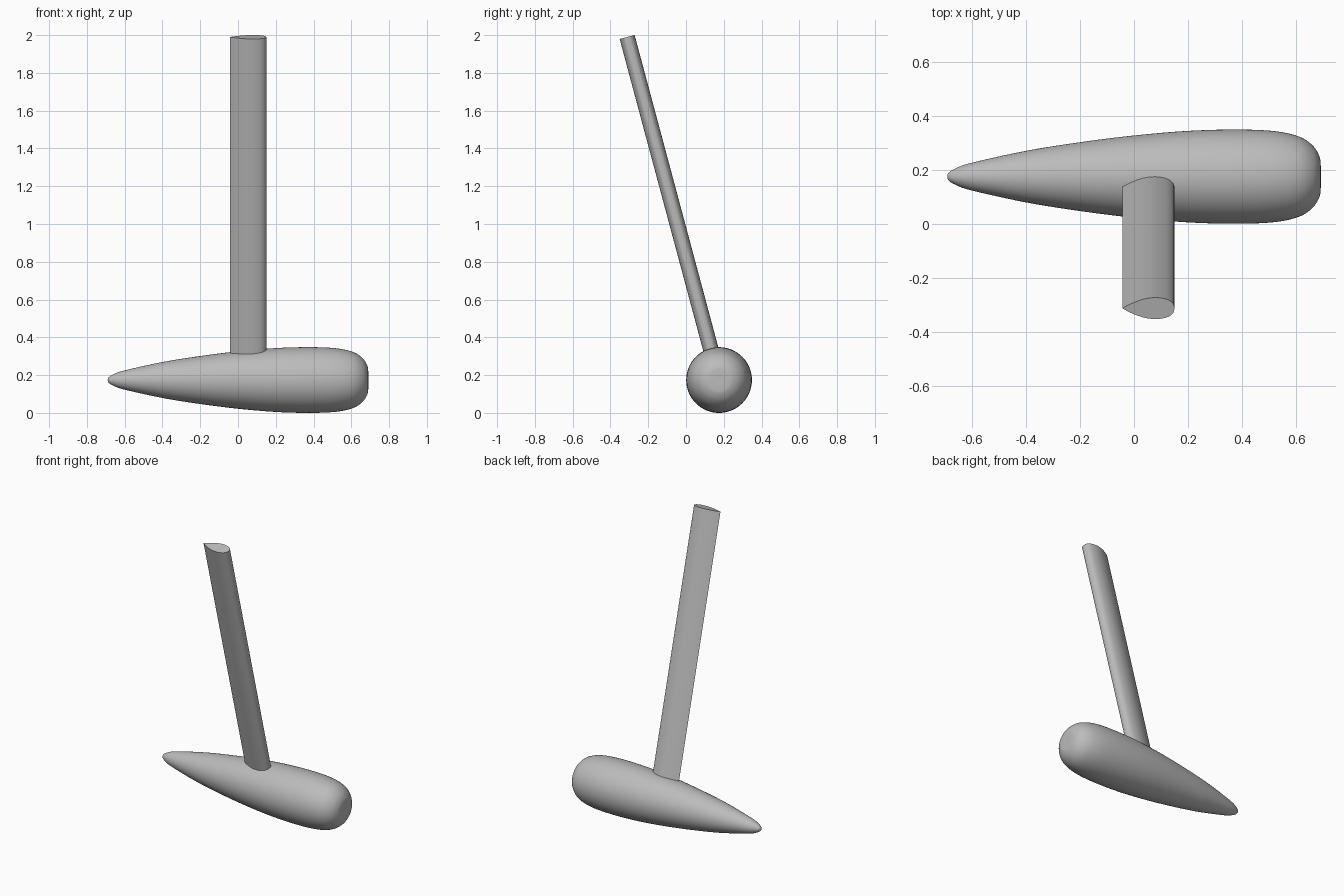
import bpy, bmesh, math
from mathutils import Vector, Matrix

cube = bpy.data.objects.get("Cube")
if cube:
    bpy.data.objects.remove(cube)

grey = bpy.data.materials.new("plain_grey")
grey.use_nodes = True
colour = (0.5, 0.5, 0.5, 1)
grey.diffuse_color = colour
grey.node_tree.nodes["Principled BSDF"].inputs["Base Color"].default_value = colour


def smooth_path(points, steps):
    """Catmull-Rom curve through 2D points, ends included."""
    p = [Vector(q) for q in points]
    p = [2 * p[0] - p[1]] + p + [2 * p[-1] - p[-2]]
    out = []
    for i in range(1, len(p) - 2):
        a, b, c, d = p[i - 1:i + 3]
        for s in range(steps):
            t = s / steps
            out.append(0.5 * (2 * b + (c - a) * t + (2 * a - 5 * b + 4 * c - d) * t * t
                              + (3 * b - a - 3 * c + d) * t ** 3))
    return out + [p[-2]]


def finish(bm, name, angle):
    bmesh.ops.remove_doubles(bm, verts=bm.verts, dist=1e-5)
    bmesh.ops.recalc_face_normals(bm, faces=bm.faces)
    mesh = bpy.data.meshes.new(name)
    bm.to_mesh(mesh)
    bm.free()
    mesh.materials.append(grey)
    obj = bpy.data.objects.new(name, mesh)
    bpy.context.collection.objects.link(obj)
    bpy.ops.object.select_all(action='DESELECT')
    obj.select_set(True)
    bpy.context.view_layer.objects.active = obj
    bpy.ops.object.shade_smooth_by_angle(angle=math.radians(angle))
    return obj


AXIS = Vector((0, 0.175, 0.174))   # centre line of the body
TILT = math.radians(15)            # lean of the mast toward the front

# Body: teardrop profile (x, radius) spun around the x axis
profile = smooth_path([(-0.69, 0), (-0.685, 0.014), (-0.66, 0.03), (-0.6, 0.051),
                       (-0.4, 0.095), (-0.2, 0.127), (0, 0.152), (0.2, 0.169),
                       (0.38, 0.174), (0.52, 0.168), (0.61, 0.148), (0.66, 0.115),
                       (0.685, 0.075), (0.69, 0.04), (0.69, 0)], 5)
bm = bmesh.new()
verts = [bm.verts.new((q.x, 0, max(q.y, 0))) for q in profile]
edges = [bm.edges.new(pair) for pair in zip(verts, verts[1:])]
bmesh.ops.spin(bm, geom=verts + edges, axis=(1, 0, 0), cent=(0, 0, 0),
               angle=math.tau, steps=64)
body = finish(bm, "body", 60)
body.location = AXIS

# Mast: streamlined section with a sharp trailing edge, extruded and leaned forward
half = smooth_path([(-0.043, 0), (-0.01, 0.018), (0.035, 0.035), (0.08, 0.041),
                    (0.12, 0.035), (0.143, 0.02), (0.15, 0)], 6)
section = half + [Vector((q.x, -q.y)) for q in half[-2:0:-1]]
bm = bmesh.new()
base = bm.faces.new([bm.verts.new((q.x, q.y, 0)) for q in section])
top = bmesh.ops.extrude_face_region(bm, geom=[base])["geom"]
bmesh.ops.translate(bm, vec=(0, 0, 1.88),
                    verts=[g for g in top if isinstance(g, bmesh.types.BMVert)])
bm.transform(Matrix.Translation(AXIS) @ Matrix.Rotation(TILT, 4, 'X'))
mast = finish(bm, "mast", 40)
